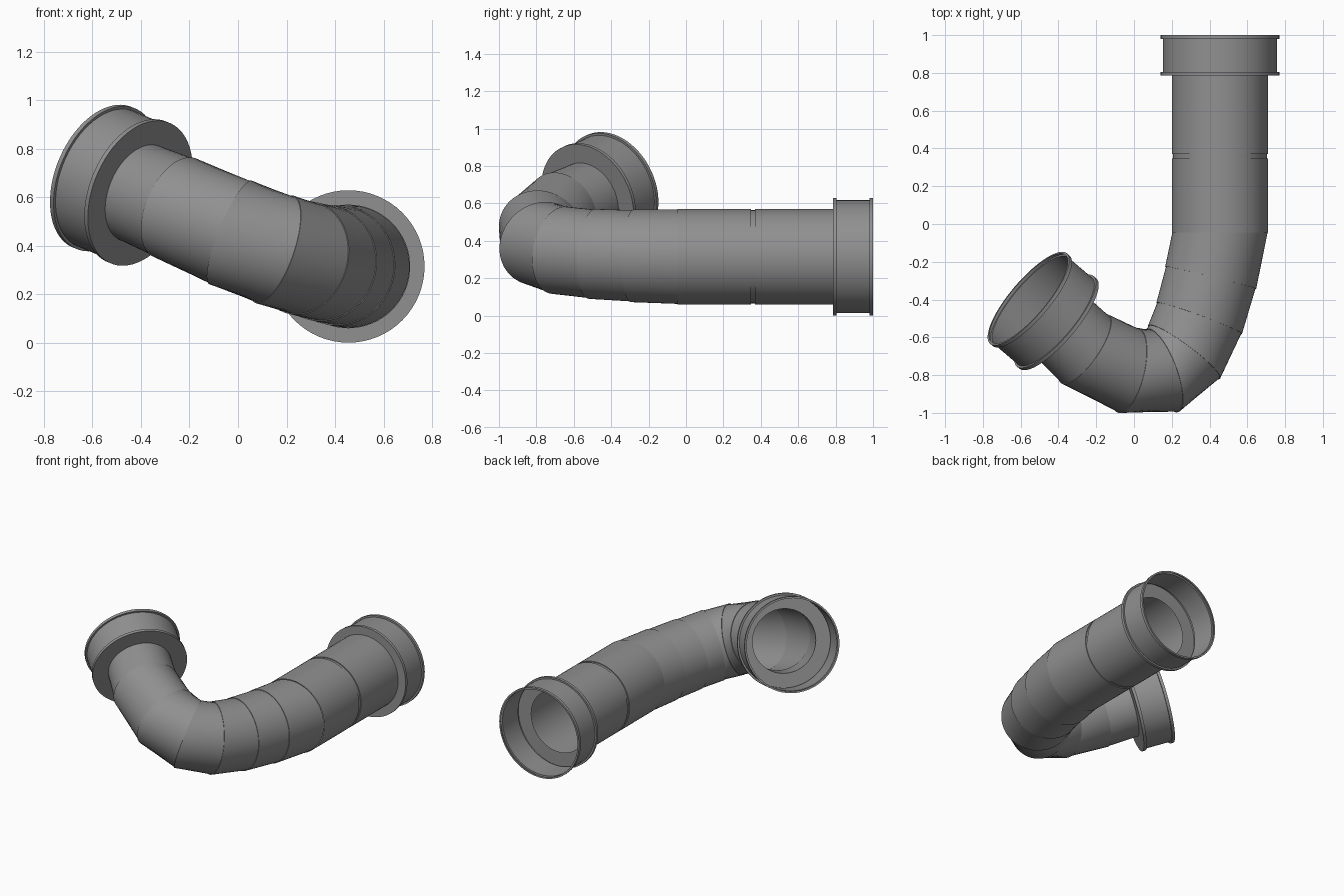
import bpy, bmesh, math
from mathutils import Vector

if "Cube" in bpy.data.objects:
    bpy.data.objects.remove(bpy.data.objects["Cube"])

SIDES = 64
UP = Vector((0, 0, 1))

grey = bpy.data.materials.new("dark_grey")
grey.diffuse_color = (0.28, 0.28, 0.28, 1)
grey.use_nodes = True
grey.node_tree.nodes["Principled BSDF"].inputs["Base Color"].default_value = grey.diffuse_color


def tube(name, rings):
    """Open tube through rings of (centre, axis, radius), smooth around, crisp at each ring."""
    bm = bmesh.new()
    loops = []
    for centre, axis, radius in rings:
        u = axis.cross(UP).normalized()
        v = u.cross(axis).normalized()
        loops.append([bm.verts.new(centre + radius * (math.cos(a) * u + math.sin(a) * v))
                      for a in (2 * math.pi * i / SIDES for i in range(SIDES))])
    for a, b in zip(loops, loops[1:]):
        for i in range(SIDES):
            j = (i + 1) % SIDES
            bm.faces.new((a[i], a[j], b[j], b[i])).smooth = True
    for loop in loops:
        for i in range(SIDES):
            bm.edges.get((loop[i], loop[(i + 1) % SIDES])).smooth = False
    bmesh.ops.recalc_face_normals(bm, faces=bm.faces)
    mesh = bpy.data.meshes.new(name)
    bm.to_mesh(mesh)
    bm.free()
    mesh.materials.append(grey)
    obj = bpy.data.objects.new(name, mesh)
    bpy.context.collection.objects.link(obj)
    return obj


def collar(name, base, axis, bore):
    """Socket: flange plate, recessed sleeve and end lip, open at the far end."""
    profile = [(bore, 0), (0.314, 0), (0.314, 0.02), (0.302, 0.02),
               (0.302, 0.195), (0.314, 0.195), (0.314, 0.215), (0.302, 0.215)]
    return tube(name, [(base + axis * d, axis, r) for r, d in profile])


# Straight inlet pipe with a narrow joint groove
back = Vector((0, 1, 0))
inlet = Vector((0.455, 0.785, 0.315))
straight = [(0.785, 0.255), (0.37, 0.255), (0.37, 0.249),
            (0.348, 0.249), (0.348, 0.255), (-0.045, 0.255)]
tube("straight_pipe", [(Vector((0.455, y, 0.315)), -back, r) for y, r in straight])

# Mitred, slightly tapering elbow, with a fine step at every joint
outlet_axis = Vector((-0.725, 0.617, 0.305)).normalized()
path = [(0.455, -0.045, 0.315, 0.255), (0.406, -0.285, 0.32, 0.247),
        (0.345, -0.50, 0.33, 0.24), (0.265, -0.678, 0.35, 0.236),
        (0.152, -0.776, 0.385, 0.234), (-0.03, -0.775, 0.455, 0.23),
        (-0.26, -0.662, 0.557, 0.22), (-0.403, -0.527, 0.617, 0.213)]
pts = [Vector(p[:3]) for p in path]
dirs = [-back] + [(b - a).normalized() for a, b in zip(pts, pts[1:])] + [outlet_axis]
rings = []
for i, p in enumerate(pts):
    axis = (dirs[i] + dirs[i + 1]).normalized()
    if i == 0:
        axis = -back
    elif i == len(pts) - 1:
        axis = outlet_axis
    else:
        rings.append((p, axis, path[i][3] + 0.001))
    rings.append((p, axis, path[i][3] - 0.003))
tube("elbow_pipe", rings)

# Sockets at both ends, each with the same bore
collar("inlet_collar", inlet, back, 0.213)
collar("outlet_collar", pts[-1], outlet_axis, 0.21)
